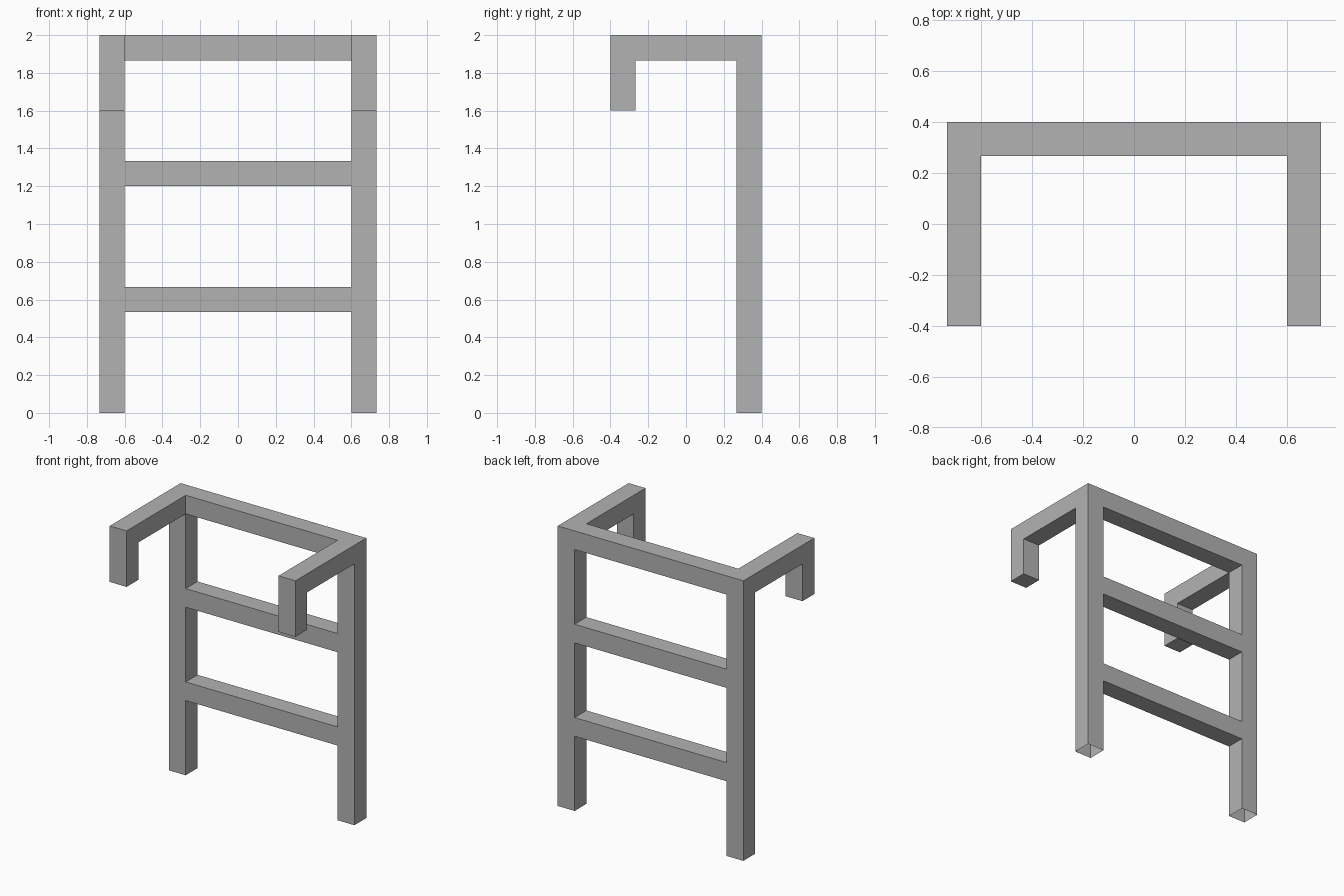
import bpy
import bmesh

cube = bpy.data.objects.get("Cube")
if cube:
    bpy.data.objects.remove(cube, do_unlink=True)

# Overall sizes
T = 0.1333           # beam thickness
HALF_W = 0.7333      # half width
HALF_D = 0.4         # half depth
TOP = 2.0
HOOK_END = 1.6
INNER = HALF_W - T

# Plain grey material
grey = bpy.data.materials.new("plain_grey")
grey.use_nodes = True
colour = (0.45, 0.45, 0.45, 1)
grey.diffuse_color = colour
grey.node_tree.nodes["Principled BSDF"].inputs["Base Color"].default_value = colour


def extrude_profile(name, profile, x0, x1, keep):
    """Extrude a (y, z) profile along x, keeping the faces that pass the rule."""
    bm = bmesh.new()
    face = bm.faces.new([bm.verts.new((x0, y, z)) for y, z in profile])
    out = bmesh.ops.extrude_face_region(bm, geom=[face], use_keep_orig=True)
    moved = [v for v in out["geom"] if isinstance(v, bmesh.types.BMVert)]
    bmesh.ops.translate(bm, verts=moved, vec=(x1 - x0, 0, 0))
    bmesh.ops.recalc_face_normals(bm, faces=bm.faces)
    drop = [f for f in bm.faces if not keep(f)]
    bmesh.ops.delete(bm, geom=drop, context="FACES")
    mesh = bpy.data.meshes.new(name)
    bm.to_mesh(mesh)
    bm.free()
    mesh.materials.append(grey)
    obj = bpy.data.objects.new(name, mesh)
    bpy.context.collection.objects.link(obj)
    return obj


# Side rails: upright, top arm and short front hook; the foot is open
rail = [(HALF_D, 0), (HALF_D, TOP), (-HALF_D, TOP), (-HALF_D, HOOK_END),
        (-HALF_D + T, HOOK_END), (-HALF_D + T, TOP - T),
        (HALF_D - T, TOP - T), (HALF_D - T, 0)]
for side, x0 in (("left", INNER), ("right", -HALF_W)):
    extrude_profile(side + "_rail", rail, x0, x0 + T,
                    lambda f: f.calc_center_median().z > 0.01)

# Rungs between the rails, without their hidden ends
for name, top in (("lower_rung", 0.6667), ("middle_rung", 1.3333), ("top_rung", TOP)):
    rung = [(HALF_D, top - T), (HALF_D, top), (HALF_D - T, top), (HALF_D - T, top - T)]
    extrude_profile(name, rung, -INNER, INNER, lambda f: abs(f.normal.x) < 0.5)
